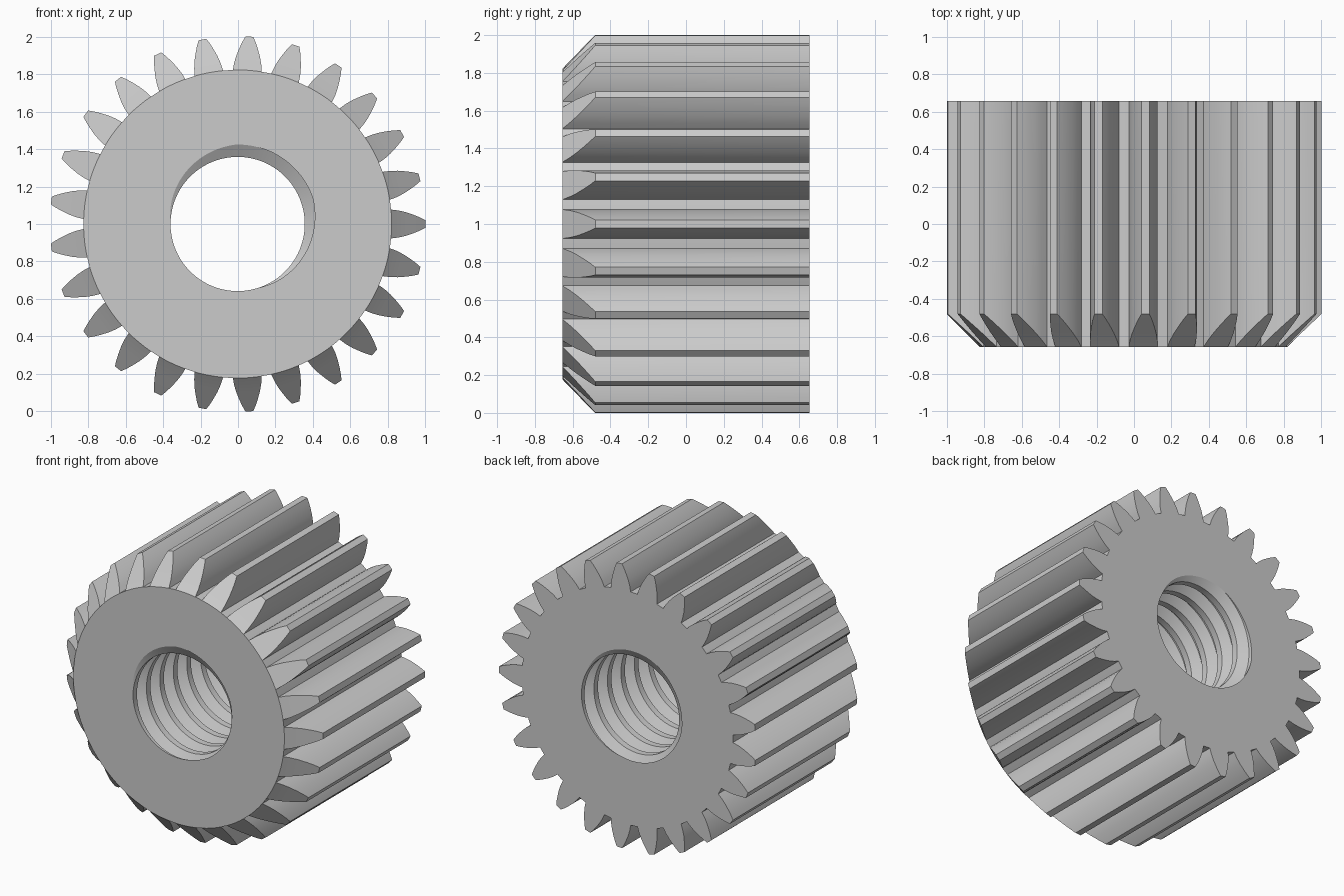
import bpy
import bmesh
from math import cos, sin, radians, pi, tau, floor, ceil

if "Cube" in bpy.data.objects:
    bpy.data.objects.remove(bpy.data.objects["Cube"])

TEETH = 25
HALF = 0.655              # half of the gear length
ROOT, TIP = 0.822, 1.002  # root and tip radius
CHAMFER = 0.175           # depth of the front bevel on the teeth
CENTRE_X = -0.002
PITCH = 0.15              # bore thread pitch
CREST, GROOVE = 0.358, 0.424
KEYS = [(0.15, CREST), (0.4, GROOVE), (0.6, GROOVE), (0.85, CREST)]

# Tooth flank: radius and half width
FLANK = [(ROOT, 0.077), (0.86, 0.0725), (0.9, 0.063), (0.94, 0.049),
         (0.972, 0.036), (TIP, 0.021)]

bm = bmesh.new()


def point(r, angle, y):
    return bm.verts.new((CENTRE_X + r * cos(angle), y, 1 + r * sin(angle)))


def face(points):
    bm.faces.new([point(*p) for p in points])


def front_y(r):
    return -HALF + CHAMFER * max(0, r - ROOT) / (TIP - ROOT)


def thread_phase(angle, y):
    return 0.5 + (y + HALF) / PITCH + (angle - radians(55)) / tau


def bore_radius(angle, y):
    t = (thread_phase(angle, y) + 1e-7) % 1
    for (t0, r0), (t1, r1) in zip(KEYS, KEYS[1:]):
        if t0 <= t <= t1:
            return r0 + (r1 - r0) * (t - t0) / (t1 - t0)
    return CREST


# Teeth, valleys and the angles of the shared root circle
root_angles = []
base = FLANK[0][1] / ROOT
for n in range(TEETH):
    mid = n * tau / TEETH
    low = [(r, mid - w / r) for r, w in FLANK]
    high = [(r, mid + w / r) for r, w in FLANK]
    foot = [(ROOT, mid + base * k) for k in (-0.5, 0, 0.5)]
    valley = (ROOT, mid + pi / TEETH)
    following = (ROOT, mid + tau / TEETH - base)

    # Side walls along the gear
    outline = low + high[::-1] + [valley, following]
    for (ra, a), (rb, b) in zip(outline, outline[1:]):
        face([(ra, a, front_y(ra)), (rb, b, front_y(rb)),
              (rb, b, HALF), (ra, a, HALF)])

    # Bevelled front and flat back of the tooth
    for i in range(len(FLANK) - 1):
        inner = foot if i == 0 else []
        ring = [low[i]] + inner + [high[i], high[i + 1], low[i + 1]]
        face([(r, a, front_y(r)) for r, a in ring])
        face([(r, a, HALF) for r, a in ring])

    root_angles += [a for r, a in [low[0]] + foot + [high[0], valley]]

# Flat front and back rings around the bore
count = len(root_angles)
for i, a in enumerate(root_angles):
    b = root_angles[(i + 1) % count]
    for y in (-HALF, HALF):
        face([(ROOT, a, y), (ROOT, b, y),
              (bore_radius(b, y), b, y), (bore_radius(a, y), a, y)])

# Threaded bore: rows follow the helix and stop at the end planes
first = floor(thread_phase(-1, -HALF)) - 2
last = ceil(thread_phase(tau, HALF)) + 2
levels = [turn + t for turn in range(first, last) for t, r in KEYS]


def thread_point(angle, level):
    y = (level - thread_phase(angle, -HALF)) * PITCH - HALF
    y = min(HALF, max(-HALF, y))
    return (bore_radius(angle, y), angle, y)


for i, a in enumerate(root_angles):
    b = root_angles[i + 1] if i + 1 < count else root_angles[0] + tau
    for lo, hi in zip(levels, levels[1:]):
        quad = [thread_point(a, lo), thread_point(b, lo),
                thread_point(b, hi), thread_point(a, hi)]
        if any(abs(p[2]) < HALF for p in quad):
            face(quad)
        elif quad[0][2] != quad[3][2] or quad[1][2] != quad[2][2]:
            face(quad)

bmesh.ops.remove_doubles(bm, verts=bm.verts, dist=0.0002)
bmesh.ops.recalc_face_normals(bm, faces=bm.faces)

# Gear object and its single grey material
mesh = bpy.data.meshes.new("threaded_gear")
bm.to_mesh(mesh)
bm.free()
gear = bpy.data.objects.new("threaded_gear", mesh)
bpy.context.collection.objects.link(gear)

grey = bpy.data.materials.new("light_grey")
grey.use_nodes = True
colour = (0.6, 0.6, 0.6, 1)
grey.diffuse_color = colour
grey.node_tree.nodes["Principled BSDF"].inputs["Base Color"].default_value = colour
mesh.materials.append(grey)

bpy.ops.object.select_all(action="DESELECT")
gear.select_set(True)
bpy.context.view_layer.objects.active = gear
bpy.ops.object.shade_smooth_by_angle(angle=radians(22))
